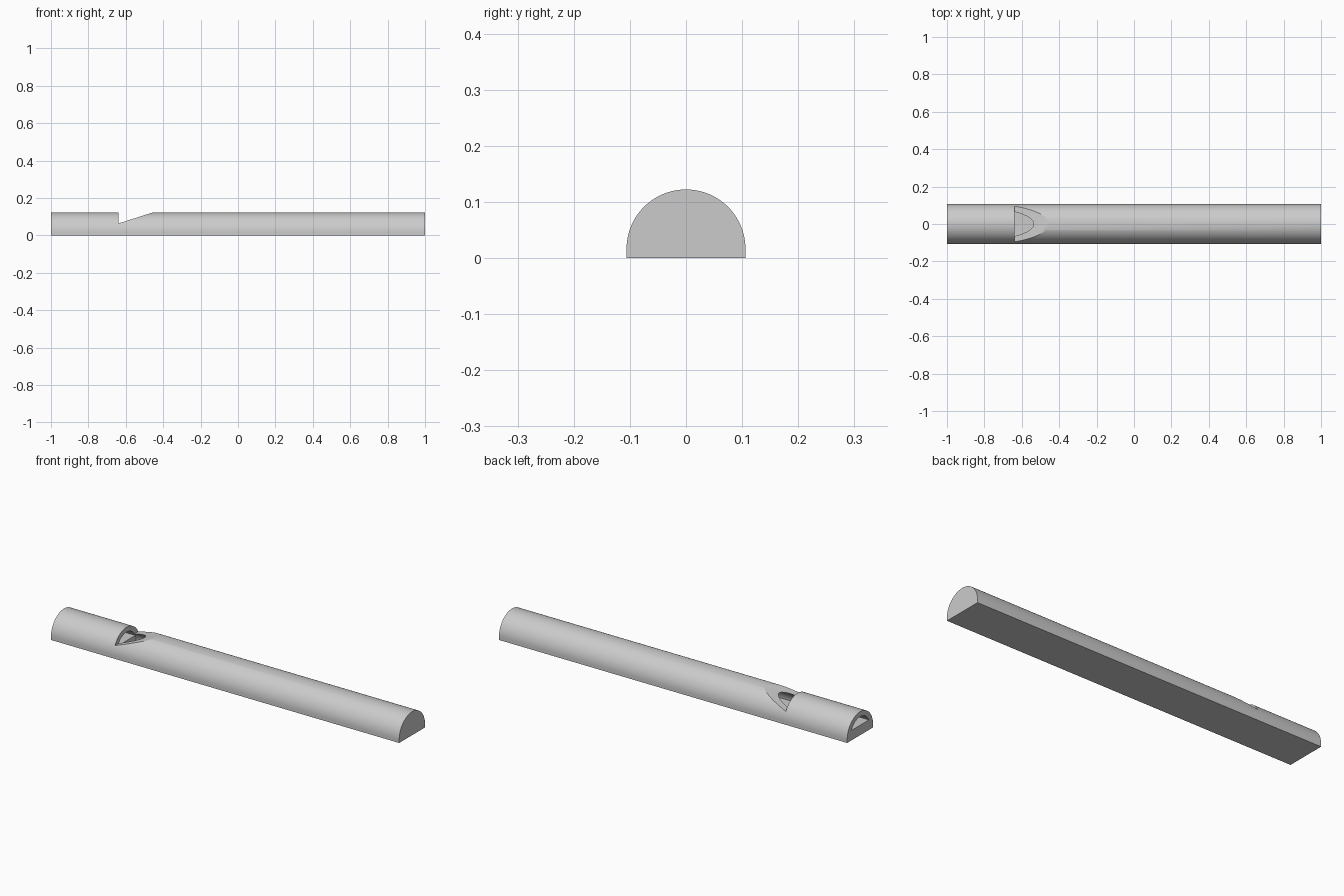
import bpy
import math

cube = bpy.data.objects.get("Cube")
if cube:
    bpy.data.objects.remove(cube, do_unlink=True)

AXIS_Z = 0.016      # height of the arch centre
OUTER, INNER = 0.106, 0.08
FLOOR = 0.026       # chamber floor
SHELF = 0.052       # top of the block under the air channel
LIP_X = -0.64       # vertical edge of the sound hole

grey = bpy.data.materials.new("plain_grey")
grey.use_nodes = True
grey.diffuse_color = (0.6, 0.6, 0.6, 1)
grey.node_tree.nodes["Principled BSDF"].inputs["Base Color"].default_value = (0.6, 0.6, 0.6, 1)


def arch(radius, base, steps=64):
    """Arch cross-section in (y, z), closed by a flat base."""
    start = math.asin(max(0, base - AXIS_Z) / radius)
    angles = [start + (math.pi - 2 * start) * i / steps for i in range(steps + 1)]
    points = [(radius * math.cos(a), AXIS_Z + radius * math.sin(a)) for a in angles]
    if base < AXIS_Z:
        points = [(radius, base)] + points + [(-radius, base)]
    return points


def prism(name, near, far):
    """Solid between two matching outlines."""
    n = len(near)
    faces = [tuple(range(n))[::-1], tuple(range(n, 2 * n))]
    faces += [(i, (i + 1) % n, n + (i + 1) % n, n + i) for i in range(n)]
    mesh = bpy.data.meshes.new(name)
    mesh.from_pydata(near + far, [], faces)
    mesh.materials.append(grey)
    obj = bpy.data.objects.new(name, mesh)
    bpy.context.collection.objects.link(obj)
    return obj


def along_x(name, outline, x0, x1):
    return prism(name, [(x0, y, z) for y, z in outline], [(x1, y, z) for y, z in outline])


def carve(target, cutter):
    bpy.ops.object.select_all(action='DESELECT')
    bpy.context.view_layer.objects.active = target
    target.select_set(True)
    mod = target.modifiers.new("carve", 'BOOLEAN')
    mod.operation = 'DIFFERENCE'
    mod.solver = 'EXACT'
    mod.object = cutter
    bpy.ops.object.modifier_apply(modifier=mod.name)
    bpy.data.objects.remove(cutter, do_unlink=True)


# Half-round body
body = along_x("whistle_body", arch(OUTER, 0), -1, 1)

# Sound chamber, closed at the far end
carve(body, along_x("chamber_cutter", arch(INNER, FLOOR), LIP_X, 0.97))

# Air channel from the mouth end, over the solid block
carve(body, along_x("channel_cutter", arch(INNER, SHELF), -1.1, LIP_X + 0.01))

# Sound hole: vertical lip and sloping ramp
low, rise, top = 0.063, 0.32, 0.2
wedge = [(LIP_X, low), (LIP_X + (top - low) / rise, top), (LIP_X, top)]
carve(body, prism("sound_hole_cutter",
                  [(x, 0.2, z) for x, z in wedge],
                  [(x, -0.2, z) for x, z in wedge]))

bpy.context.view_layer.objects.active = body
body.select_set(True)
bpy.ops.object.shade_smooth_by_angle(angle=math.radians(25))
